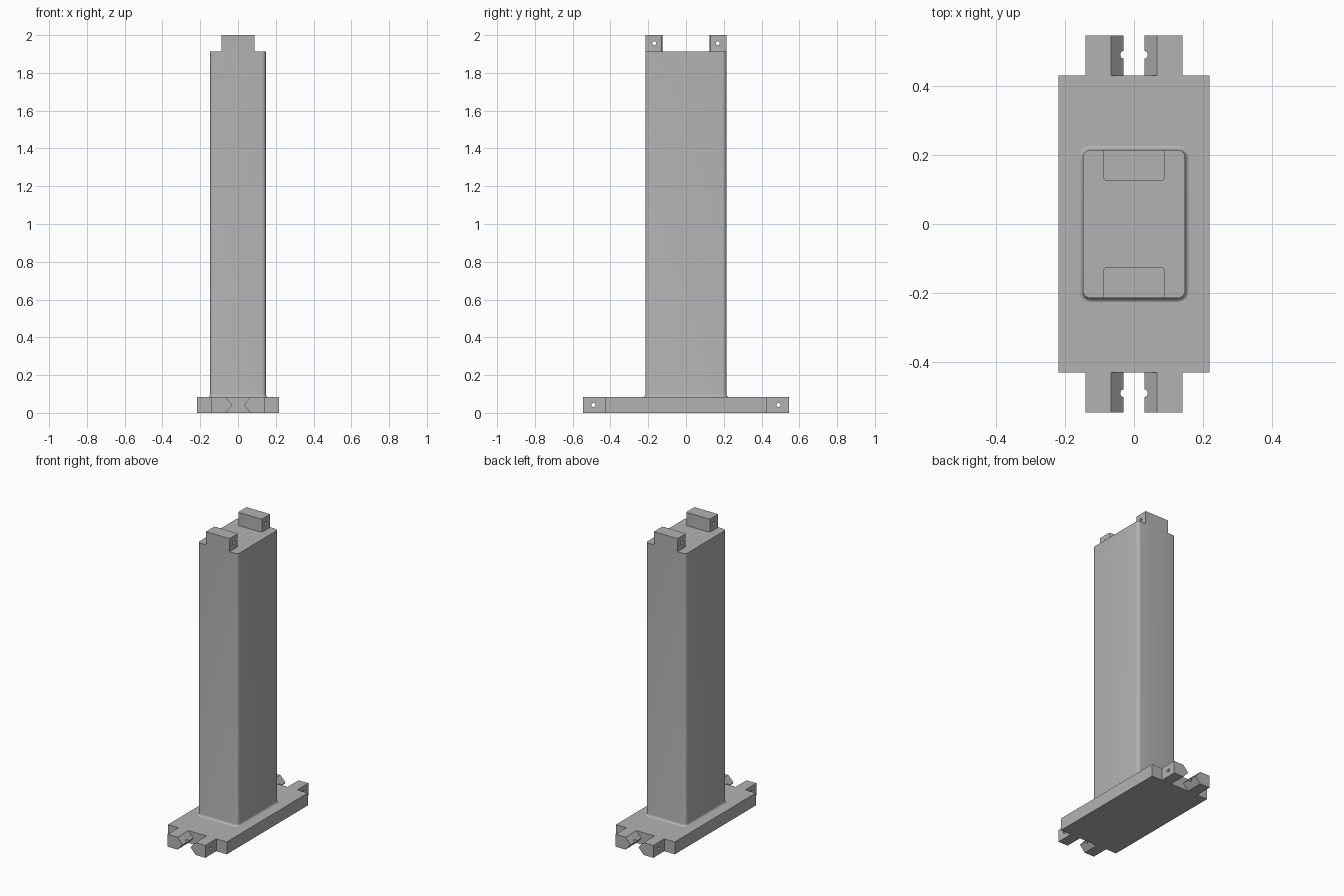
import bpy, bmesh, math

if "Cube" in bpy.data.objects:
    bpy.data.objects.remove(bpy.data.objects["Cube"])

grey = bpy.data.materials.new("plain grey")
grey.diffuse_color = (0.45, 0.45, 0.45, 1)
grey.use_nodes = True
grey.node_tree.nodes["Principled BSDF"].inputs["Base Color"].default_value = grey.diffuse_color


def finish(name, bm):
    """Turn a bmesh into a grey object with smooth rounded corners."""
    bmesh.ops.recalc_face_normals(bm, faces=bm.faces)
    mesh = bpy.data.meshes.new(name)
    bm.to_mesh(mesh)
    bm.free()
    obj = bpy.data.objects.new(name, mesh)
    bpy.context.collection.objects.link(obj)
    mesh.materials.append(grey)
    return obj


def smooth(obj):
    bpy.ops.object.select_all(action='DESELECT')
    bpy.context.view_layer.objects.active = obj
    obj.select_set(True)
    bpy.ops.object.shade_smooth_by_angle(angle=math.radians(30))


def loft(name, rings):
    """Skin a stack of matching closed rings and cap both ends."""
    bm = bmesh.new()
    loops = [[bm.verts.new(p) for p in ring] for ring in rings]
    n = len(loops[0])
    for a, b in zip(loops, loops[1:]):
        for i in range(n):
            j = (i + 1) % n
            bm.faces.new((a[i], a[j], b[j], b[i]))
    bm.faces.new(loops[0][::-1])
    bm.faces.new(loops[-1])
    return finish(name, bm)


def rounded_ring(hx, hy, r, z, steps=6):
    pts = []
    for k, (sx, sy) in enumerate(((1, 1), (-1, 1), (-1, -1), (1, -1))):
        for s in range(steps + 1):
            a = math.pi / 2 * (k + s / steps)
            pts.append((sx * (hx - r) + r * math.cos(a),
                        sy * (hy - r) + r * math.sin(a), z))
    return pts


def box_ring(x, y0, y1, z):
    return [(-x, y0, z), (x, y0, z), (x, y1, z), (-x, y1, z)]


def drill(obj, x, y, z, radius=0.011):
    """Cut a pin hole along x."""
    rings = [[(x + d, y + radius * math.cos(i * math.pi / 8),
               z + radius * math.sin(i * math.pi / 8)) for i in range(16)]
             for d in (-0.2, 0.2)]
    cutter = loft("pin_hole_cutter", rings)
    mod = obj.modifiers.new("pin hole", 'BOOLEAN')
    mod.operation = 'DIFFERENCE'
    mod.solver = 'EXACT'
    mod.object = cutter
    bpy.ops.object.select_all(action='DESELECT')
    bpy.context.view_layer.objects.active = obj
    obj.select_set(True)
    bpy.ops.object.modifier_apply(modifier=mod.name)
    bpy.data.objects.remove(cutter, do_unlink=True)


BASE, TOP = 0.083, 1.912

# Base plate
loft("base_plate", [box_ring(0.218, -0.43, 0.43, z) for z in (0, BASE)])

# Column with rounded corners and a small fillet at the foot
F = 0.016
rings = []
for i in range(6):
    a = math.pi / 2 * i / 5
    grow = F * (1 - math.sin(a))
    rings.append(rounded_ring(0.148 + grow, 0.215 + grow, 0.022 + grow,
                              BASE - 0.001 + F * (1 - math.cos(a))))
rings.append(rounded_ring(0.148, 0.215, 0.022, TOP))
smooth(loft("column", rings))

for sy, end in ((-1, "front"), (1, "back")):
    # Top lug, flush with the column end, softly rounded on its inner corners
    r, inner = 0.008, 0.125
    outline = [(-0.088, 0.215), (0.088, 0.215)]
    for sx, start in ((1, 0), (-1, 90)):
        for s in range(4):
            a = math.radians(start + 30 * s)
            outline.append((sx * (0.088 - r) + r * math.cos(a),
                            inner + r - r * math.sin(a)))
    lug = loft("top_lug_" + end,
               [[(x, sy * y, z) for x, y in outline] for z in (TOP - 0.002, 2.0)])
    drill(lug, 0, sy * 0.168, 1.957)
    smooth(lug)

    # Pair of base lugs whose inner sides come to a point
    for sx, side in ((-1, "left"), (1, "right")):
        section = [(0.14, 0), (0.14, BASE), (0.067, BASE),
                   (0.03, BASE / 2), (0.067, 0)]
        lug = loft(f"base_lug_{end}_{side}",
                   [[(sx * x, sy * y, z) for x, z in section]
                    for y in (0.428, 0.546)])
        drill(lug, sx * 0.09, sy * 0.49, BASE / 2)
